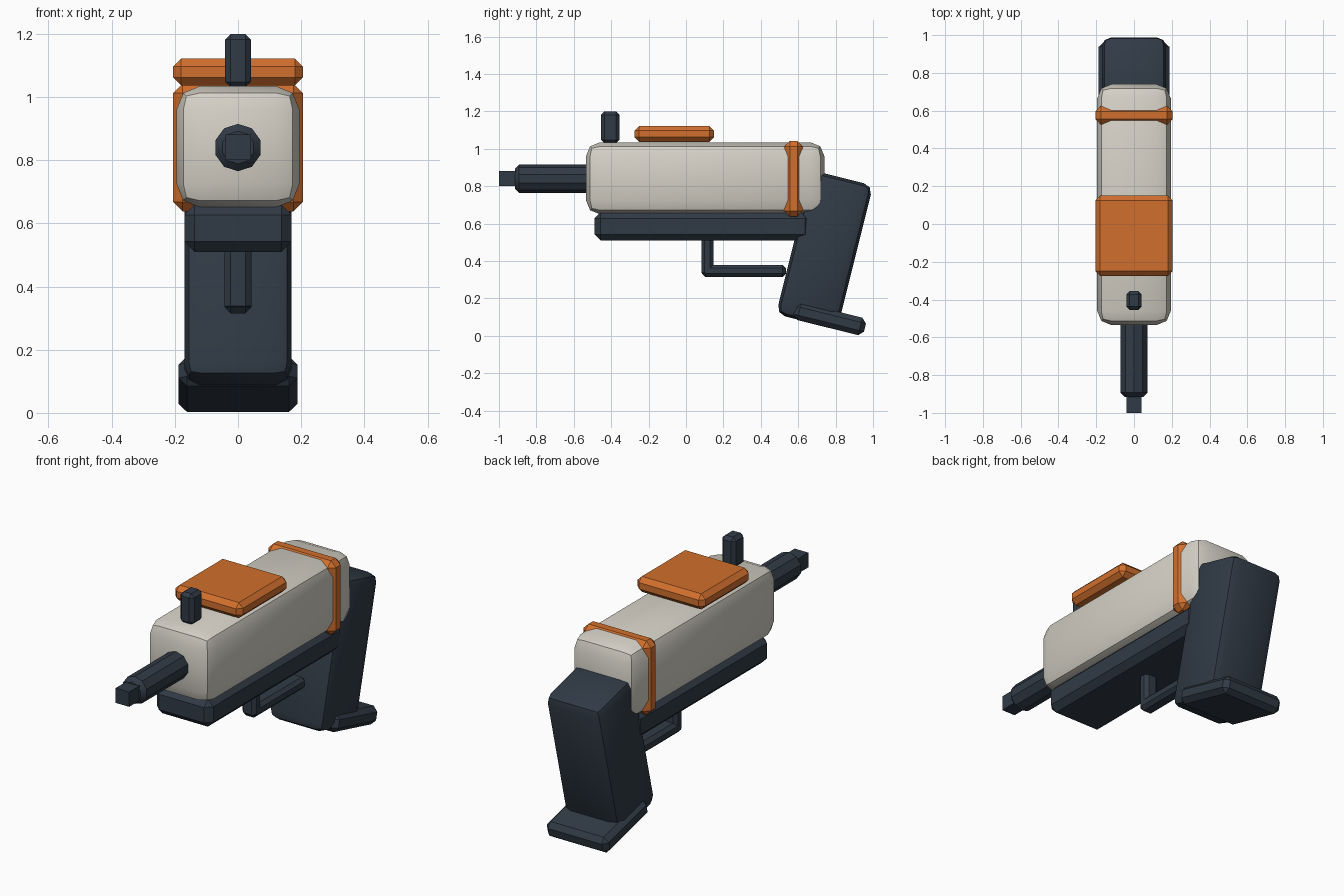
import bpy, math
from mathutils import Vector

if "Cube" in bpy.data.objects:
    bpy.data.objects.remove(bpy.data.objects["Cube"])

TILT = -math.radians(14)


def material(name, rgb):
    m = bpy.data.materials.new(name)
    m.diffuse_color = (*rgb, 1)
    m.use_nodes = True
    m.node_tree.nodes["Principled BSDF"].inputs["Base Color"].default_value = m.diffuse_color
    return m


CREAM = material("cream shell", (0.67, 0.64, 0.57))
ORANGE = material("orange trim", (0.64, 0.16, 0.026))
DARK = material("dark slate", (0.030, 0.043, 0.061))


def finish(ob, name, mat, bevel, segments, angle=30):
    ob.name = name
    ob.data.materials.append(mat)
    if bevel:
        mod = ob.modifiers.new("Bevel", 'BEVEL')
        mod.width, mod.segments = bevel, segments
        mod.limit_method = 'ANGLE'
        mod.angle_limit = math.radians(angle)
        bpy.ops.object.modifier_apply(modifier=mod.name)
    bpy.ops.object.shade_smooth_by_angle(angle=math.radians(30))
    return ob


def box(name, mat, half_x, y, z, bevel=0.0, segments=1, tilt=0.0):
    """Bevelled box, symmetric in x; y and z are (min, max) before tilting about the origin."""
    center = Vector((0, sum(y) / 2, sum(z) / 2))
    bpy.ops.mesh.primitive_cube_add(size=1)
    ob = bpy.context.object
    ob.scale = (2 * half_x, y[1] - y[0], z[1] - z[0])
    bpy.ops.object.transform_apply(location=False, rotation=False, scale=True)
    finish(ob, name, mat, bevel, segments)
    c, s = math.cos(tilt), math.sin(tilt)
    ob.location = (0, c * center.y - s * center.z, s * center.y + c * center.z)
    ob.rotation_euler.x = tilt
    return ob


# Main shell and lower rail
box("body", CREAM, 0.195, (-0.535, 0.74), (0.65, 1.035), 0.075, 2)
box("lower_rail", DARK, 0.17, (-0.49, 0.67), (0.51, 0.66), 0.033)

# Orange trim
box("rear_band", ORANGE, 0.205, (0.525, 0.625), (0.637, 1.042), 0.03)
box("top_plate", ORANGE, 0.205, (-0.275, 0.15), (1.037, 1.122), 0.025)

# Front sight
box("front_sight", DARK, 0.041, (-0.455, -0.355), (1.03, 1.2), 0.018)

# Ten-sided barrel with a square tip
bpy.ops.mesh.primitive_cylinder_add(vertices=10, radius=0.075, depth=0.42,
                                    location=(0, -0.705, 0.84),
                                    rotation=(math.pi / 2, 0, 0))
finish(bpy.context.object, "barrel", DARK, 0.022, 1, 50)
box("barrel_tip", DARK, 0.041, (-1.0, -0.88), (0.80, 0.881))

# Slanted grip and its foot
box("grip", DARK, 0.17, (0.439, 0.776), (0.229, 1.022), 0.05, 2, TILT)
box("grip_foot", DARK, 0.188, (0.53, 0.918), (0.226, 0.322), 0.026, 1, TILT)

# Trigger guard
box("guard_post", DARK, 0.042, (0.082, 0.147), (0.32, 0.53), 0.018)
box("guard_bar", DARK, 0.042, (0.085, 0.535), (0.315, 0.38), 0.018)
